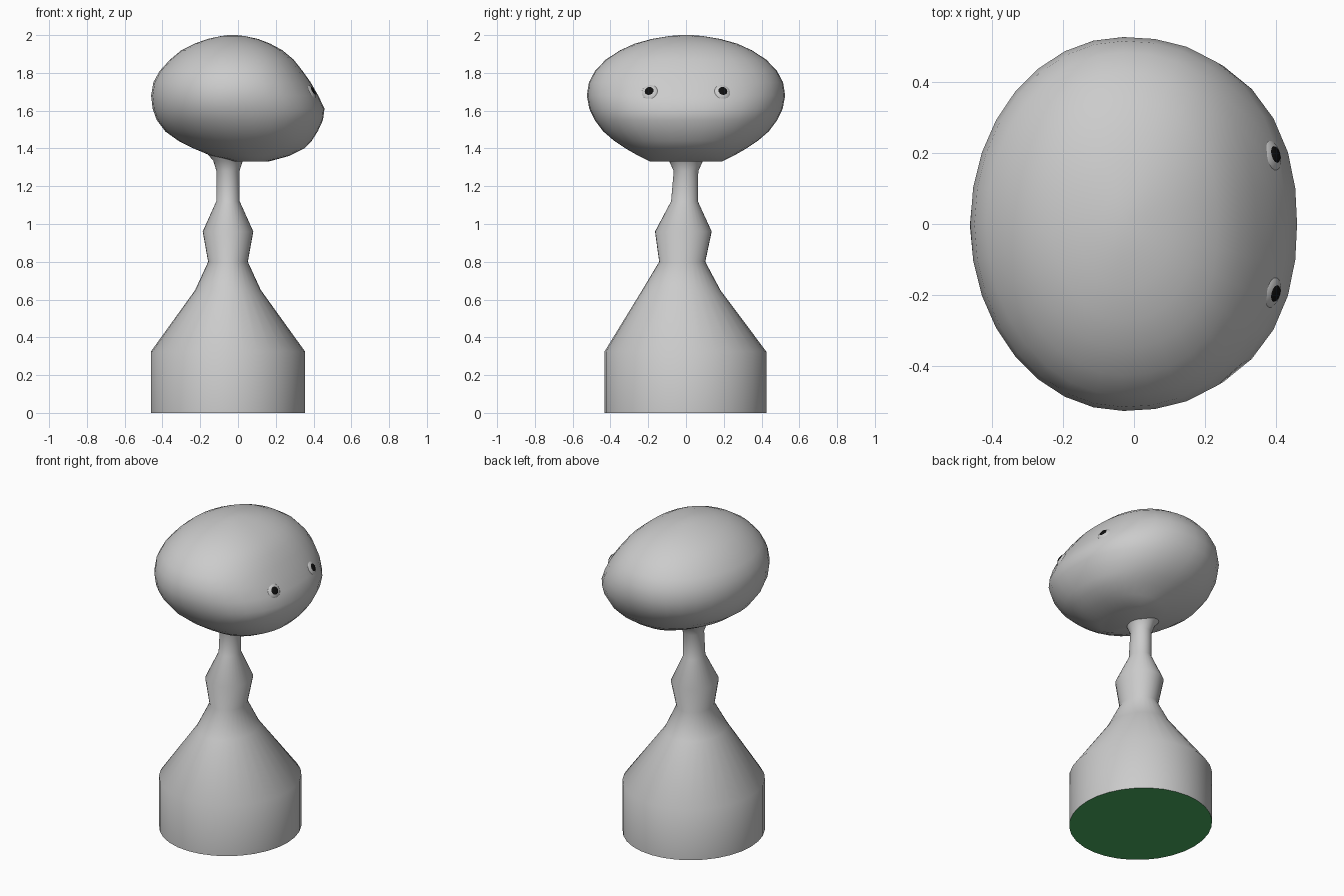
import bpy, bmesh, math
from mathutils import Vector

if "Cube" in bpy.data.objects:
    bpy.data.objects.remove(bpy.data.objects["Cube"])

N = 32
green = bpy.data.materials.new("green")
green.diffuse_color = (0.07, 0.42, 0.12, 1)
green.use_nodes = True
green.node_tree.nodes["Principled BSDF"].inputs["Base Color"].default_value = green.diffuse_color
black = bpy.data.materials.new("black")
black.diffuse_color = (0.005, 0.005, 0.005, 1)
black.use_nodes = True
black.node_tree.nodes["Principled BSDF"].inputs["Base Color"].default_value = black.diffuse_color


def loft(name, rings, power=2.0, cap_bottom=False, cap_top=False):
    """Skin rings given as (z, x_back, x_front, x_mid, y_mid, y_half).
    The front half of each ring is a superellipse of the given power."""
    bm = bmesh.new()
    loops = []
    for z, xb, xf, xm, ym, yh in rings:
        loop = []
        for i in range(N):
            a = 2 * math.pi * i / N
            c, s = math.cos(a), math.sin(a)
            rx, k = xm - xb, 1
            if c > 0:
                rx = xf - xm
                k = (abs(c) ** power + abs(s) ** power) ** (-1 / power)
            loop.append(bm.verts.new((xm + rx * c * k, ym + yh * s * k, z)))
        loops.append(loop)
    for lo, hi in zip(loops, loops[1:]):
        for i in range(N):
            j = (i + 1) % N
            bm.faces.new((lo[i], lo[j], hi[j], hi[i]))
    if cap_bottom:
        bm.faces.new(loops[0][::-1])
    if cap_top:
        bm.faces.new(loops[-1])
    mesh = bpy.data.meshes.new(name)
    bm.to_mesh(mesh)
    bm.free()
    mesh.shade_smooth()
    obj = bpy.data.objects.new(name, mesh)
    bpy.context.collection.objects.link(obj)
    return obj


def ball(name, loc, scale, normal, mat=None):
    bpy.ops.mesh.primitive_uv_sphere_add(segments=20, ring_count=12, radius=1, location=loc)
    obj = bpy.context.object
    obj.name = name
    obj.scale = scale
    obj.rotation_euler = normal.to_track_quat('Z', 'Y').to_euler()
    bpy.ops.object.shade_smooth()
    if mat:
        obj.data.materials.append(mat)


# Body and neck: (z, x radius, y centre, y radius)
CX = -0.053
profile = [(0, .408, -.003, .428), (.325, .408, -.003, .428), (.65, .174, -.025, .207),
           (.80, .105, -.02, .122), (.96, .134, -.014, .15), (1.12, .062, -.008, .071),
           (1.28, .061, 0, .065), (1.335, .078, 0, .09), (1.42, .15, 0, .16)]
loft("body", [(z, CX - r, CX + r, CX, ym, yr) for z, r, ym, yr in profile])

# Green base pad closing the underside
bpy.ops.mesh.primitive_circle_add(vertices=N, radius=1, fill_type='NGON', location=(CX, -.003, 0),
                                  rotation=(math.pi, 0, 0))
pad = bpy.context.object
pad.name = "base_pad"
pad.scale = (.408, .428, 1)
pad.data.materials.append(green)

# Head: (z, back x, front x, half width), the jaw pushed forward at the bottom
head = [(1.33, -.02, .16, .19), (1.36, -.14, .27, .25), (1.40, -.235, .35, .32),
        (1.44, -.315, .39, .38), (1.49, -.385, .422, .438), (1.55, -.43, .45, .483),
        (1.61, -.452, .458, .512), (1.68, -.46, .425, .525), (1.75, -.448, .385, .514),
        (1.81, -.415, .342, .482), (1.87, -.36, .295, .425), (1.92, -.30, .235, .348),
        (1.955, -.23, .17, .27), (1.98, -.16, .105, .18), (1.995, -.09, .035, .09),
        (2.0, -.05, -.01, .03)]
rings = []
for z, xb, xf, yh in head:
    t = max(0, min(1, (1.6 - z) / .27))
    rings.append((z, xb, xf, -.03 + .10 * t, 0, yh))
loft("head", rings, 2.3, True, True)

# Eyes with black pupils
for side, s in (("left", 1), ("right", -1)):
    n = Vector((.84, .22 * s, .48)).normalized()
    c = Vector((.378, .19 * s, 1.693))
    ball(side + "_eye", c, (.05, .05, .027), n)
    ball(side + "_pupil", c + n * .02, (.026, .026, .010), n, black)
